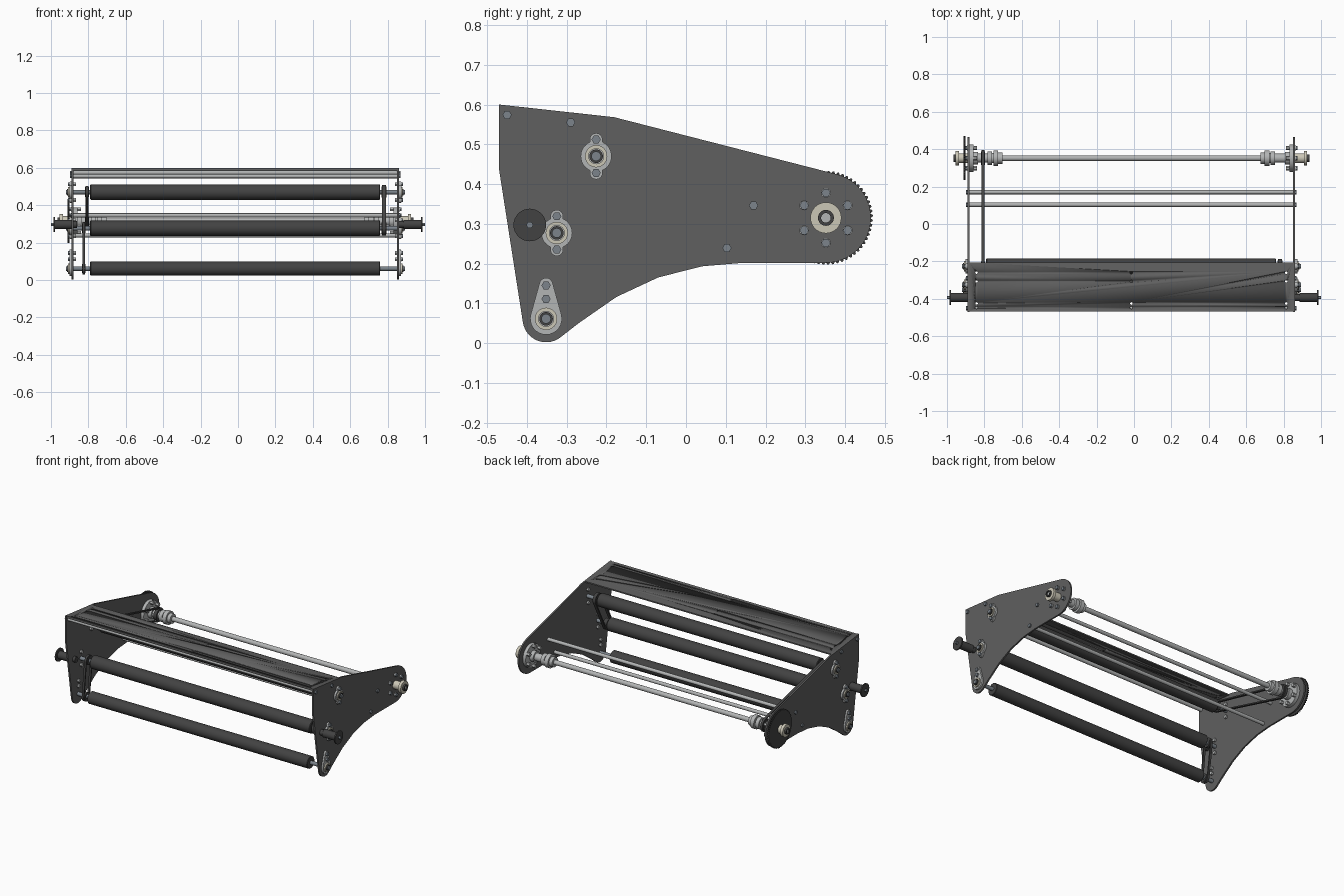
import bpy, bmesh
from math import sin, cos, pi, atan2, acos, hypot

if "Cube" in bpy.data.objects:
    bpy.data.objects.remove(bpy.data.objects["Cube"])

C = -0.014                      # mid-plane between the two side plates
MATS = {}
for mname, v in {"dark": (.115, .115, .115), "black": (.055, .055, .055),
                 "steel": (.45, .46, .46), "bolt": (.2, .23, .26), "cream": (.6, .57, .47)}.items():
    m = bpy.data.materials.new(mname)
    m.diffuse_color = (*v, 1)
    m.use_nodes = True
    m.node_tree.nodes["Principled BSDF"].inputs["Base Color"].default_value = m.diffuse_color
    MATS[mname] = m


def finish(name, bm, mat):
    bmesh.ops.recalc_face_normals(bm, faces=bm.faces)
    for f in bm.faces:
        f.smooth = True
    for e in bm.edges:
        e.smooth = e.calc_face_angle(0) < 0.6
    me = bpy.data.meshes.new(name)
    bm.to_mesh(me)
    bm.free()
    me.materials.append(MATS[mat])
    ob = bpy.data.objects.new(name, me)
    bpy.context.collection.objects.link(ob)
    return ob


def loft(name, rings, mat, closed=False):
    """Skin a list of equal-length point rings; cap the ends or close the loop."""
    bm = bmesh.new()
    vs = [[bm.verts.new(p) for p in r] for r in rings]
    n = len(vs[0])
    pairs = list(zip(vs, vs[1:])) + ([(vs[-1], vs[0])] if closed else [])
    for a, b in pairs:
        for i in range(n):
            bm.faces.new((a[i], a[(i + 1) % n], b[(i + 1) % n], b[i]))
    if not closed:
        bm.faces.new(vs[0])
        bm.faces.new(vs[-1])
    return finish(name, bm, mat)


def lathe(name, yz, prof, mat, n=32):
    """Turned part along x from (x, radius) pairs."""
    return loft(name, [[(x, yz[0] + r * cos(2 * pi * i / n), yz[1] + r * sin(2 * pi * i / n))
                        for i in range(n)] for x, r in prof], mat)


def cyl(name, yz, x0, x1, r, mat, n=32):
    return lathe(name, yz, [(x0, r), (x1, r)], mat, n)


def ring(name, yz, x0, x1, r0, r1, mat, n=32):
    sect = [(x0, r0), (x1, r0), (x1, r1), (x0, r1)]
    return loft(name, [[(x, yz[0] + r * cos(2 * pi * i / n), yz[1] + r * sin(2 * pi * i / n))
                        for i in range(n)] for x, r in sect], mat, True)


def extrude(name, pts, x0, x1, mat):
    return loft(name, [[(x, y, z) for y, z in pts] for x in (x0, x1)], mat)


def arc(c, r, a0, a1, n=16):
    return [(c[0] + r * cos(a0 + (a1 - a0) * i / n), c[1] + r * sin(a0 + (a1 - a0) * i / n))
            for i in range(n + 1)]


def capsule(p, r, q, s):
    """Outline wrapped around two circles."""
    dy, dz = q[0] - p[0], q[1] - p[1]
    a, b = atan2(dz, dy), acos((r - s) / hypot(dy, dz))
    return arc(p, r, a + b, a + 2 * pi - b) + arc(q, s, a - b, a + b)


def belt(name, p, r, q, s, x0, x1):
    t = 0.008
    inn, out = capsule(p, r, q, s), capsule(p, r + t, q, s + t)
    loft(name, [[(x, *v) for v in o] for x, o in
                ((x0, inn), (x1, inn), (x1, out), (x0, out))], "black", True)
    for c, rad in ((p, r), (q, s)):
        ring(name + "_pulley", c, x0 - .003, x1 + .003, .008, rad, "black")


TOP, MID, LOW, REAR = (-.226, .47), (-.325, .277), (-.352, .061), (.352, .315)
RODS = [(-.45, .574), (-.29, .555), (.17, .346), (.103, .239)]

# side plate outline
plate = [(-.47, .60), (-.18, .568)]
plate += arc(REAR, .113, 1.32, -pi / 2, 24)
plate += [(.145, .202), (.04, .193), (-.07, .165), (-.175, .116), (-.27, .05)]
plate += arc(LOW, .059, -.9, -pi + .15, 14) + [(-.47, .435)]


def bolt(yz, s, u_in=.853, u_out=.887):
    cyl("bolt_head", yz, C + s * .87, C + s * (u_out + .009), .0115, "bolt", 6)
    cyl("washer", yz, C + s * .87, C + s * u_out, .0125, "steel", 16)
    cyl("nut", yz, C + s * u_in, C + s * .87, .0115, "steel", 6)


for s in (-1, 1):
    X = lambda u: C + s * u
    extrude("side_plate", plate, X(.865), X(.875), "dark")

    # roller bearings with two-bolt flanges
    for c in (TOP, MID):
        up, dn = (c[0], c[1] + .042), (c[0], c[1] - .042)
        extrude("bearing_flange", capsule(up, .016, dn, .0161), X(.875), X(.885), "steel")
        cyl("bearing_body", c, X(.875), X(.887), .039, "steel")
        bolt(up, s)
        bolt(dn, s)
    # teardrop bearing of the lower roller
    extrude("lower_bearing_flange", capsule(LOW, .04, (LOW[0], .147), .017), X(.875), X(.886), "steel")
    for z in (.111, .145):
        bolt((LOW[0], z), s)
    for c in (TOP, MID, LOW):
        ring("bearing_ring", c, X(.88), X(.894), .019, .028, "cream")
        ring("bearing_collar", c, X(.88), X(.9), .008, .017, "black")

    # rear shaft hub
    cyl("hub_flange", REAR, X(.845), X(.865), .074, "steel")
    for k in range(6):
        a = pi / 2 + k * pi / 3
        bolt((REAR[0] + .063 * cos(a), REAR[1] + .063 * sin(a)), s, .826, .88)
    lathe("hub_outer", REAR, [(X(.87), .026), (X(.922), .026), (X(.922), .039), (X(.94), .039)], "cream")
    ring("hub_end_collar", REAR, X(.93), X(.951), .012, .02, "black")
    # stacked collars inside the plate
    lathe("shaft_collars", REAR, [(X(u), r) for u, r in (
        (.69, .03), (.712, .03), (.712, .042), (.738, .042), (.738, .027), (.744, .027),
        (.744, .036), (.768, .036), (.768, .024), (.82, .024), (.82, .034), (.845, .034))], "steel")

    # outer guide spool
    W = (-.393, .297)
    lathe("guide_spool", W, [(s * u, r) for u, r in (
        (.862, .018), (.885, .018), (.885, .025), (.979, .025), (.979, .041), (.987, .041))], "black")
    cyl("spool_bolt", W, s * .98, s * 1.0, .009, "bolt", 6)

    for r in RODS:
        cyl("rod_bolt", r, X(.87), X(.884), .0115, "bolt", 6)

# rollers and their shafts
for name, c, r in (("top_roller", TOP, .041), ("middle_roller", MID, .041), ("lower_roller", LOW, .038)):
    lathe(name, c, [(-.79, r - .003), (-.787, r), (.757, r), (.76, r - .003)], "black", 48)
    cyl(name + "_shaft", c, C - .906, C + .906, .012, "bolt", 24)

# cross rods and rear shaft
for r in RODS:
    cyl("cross_rod", r, C - .866, C + .866, .011, "steel", 24)
cyl("rear_shaft", REAR, C - .945, C + .945, .015, "steel")

# belts
belt("drive_belt", REAR, .036, TOP, .026, -.815, -.8)
belt("lower_belt", MID, .026, LOW, .024, -.832, -.818)
belt("right_belt", TOP, .03, MID, .03, .77, .79)

# toothed drive wheel on the left side
teeth = []
for k in range(60):
    for f, r in ((0, .112), (.3, .118), (.6, .118), (.9, .112)):
        a = 2 * pi * (k + f) / 60
        teeth.append((REAR[0] + r * cos(a), REAR[1] + r * sin(a)))
extrude("sprocket", teeth, -.911, -.902, "black")

# sloped top panel with small front lip
zt = lambda y: .60 - (y + .47) * .11
panel = extrude("top_panel", [(-.467, zt(-.467)), (-.205, zt(-.205)), (-.205, zt(-.205) - .008),
                              (-.459, zt(-.459) - .008), (-.459, .586), (-.467, .586)],
                C - .866, C + .866, "dark")

# screw holes through the panel
bm = bmesh.new()
for x in (C - .828, C, C + .828):
    for y in (-.26, -.307, -.425, -.447):
        v = bmesh.ops.create_cone(bm, cap_ends=True, segments=12, radius1=.007, radius2=.007, depth=.06)["verts"]
        bmesh.ops.translate(bm, verts=v, vec=(x, y, zt(y) + .012))
cutter = finish("panel_hole_cutter", bm, "dark")
cutter.hide_render = True
cutter.hide_set(True)
mod = panel.modifiers.new("holes", "BOOLEAN")
mod.operation, mod.object, mod.solver = "DIFFERENCE", cutter, "EXACT"
